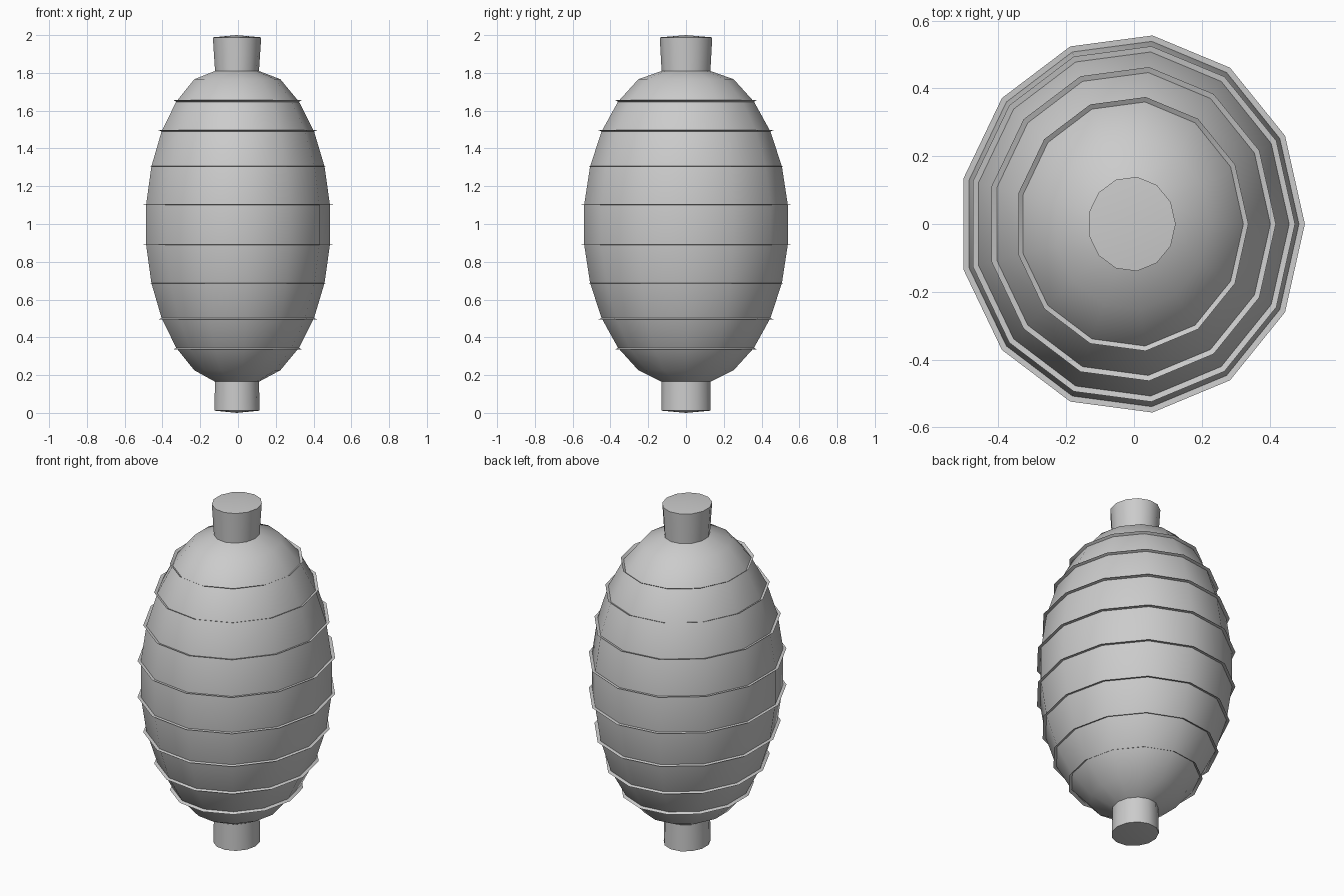
import bpy, bmesh
from math import pi, sin, cos, hypot, radians

if "Cube" in bpy.data.objects:
    bpy.data.objects.remove(bpy.data.objects["Cube"])

SIDES = 13
CX, CZ = -0.007, 0.996        # lantern centre
RX, RY, RZ = 0.4975, 0.547, 0.87
FIN = 0.0175


def ring(bm, rx, ry, z):
    """One 13-sided elliptical loop of vertices."""
    return [bm.verts.new((CX + rx * cos(2 * pi * i / SIDES),
                          ry * sin(2 * pi * i / SIDES), z)) for i in range(SIDES)]


def bridge(bm, low, high):
    for i in range(SIDES):
        j = (i + 1) % SIDES
        bm.faces.new((low[i], low[j], high[j], high[i]))


def cap(bm, loop, z, flip=False):
    c = bm.verts.new((CX, 0, z))
    for i in range(SIDES):
        tri = (loop[i], loop[(i + 1) % SIDES], c)
        bm.faces.new(tri[::-1] if flip else tri)


def finish(bm, name, angle):
    me = bpy.data.meshes.new(name)
    bm.to_mesh(me)
    bm.free()
    ob = bpy.data.objects.new(name, me)
    bpy.context.collection.objects.link(ob)
    bpy.ops.object.select_all(action='DESELECT')
    ob.select_set(True)
    bpy.context.view_layer.objects.active = ob
    bpy.ops.object.shade_smooth_by_angle(angle=radians(angle))
    return ob


# latitudes of the paper shell
lats = [(k + 0.5) * pi / SIDES for k in range(-5, 5)]

# paper shell with its two necks
bm = bmesh.new()
profile = [(0.122, 0.132, 0.012), (0.118, 0.130, 0.165)]
profile += [(RX * cos(a), RY * cos(a), CZ + RZ * sin(a)) for a in lats]
profile += [(0.118, 0.130, 1.81), (0.130, 0.140, 1.988)]
loops = [ring(bm, *p) for p in profile]
for low, high in zip(loops, loops[1:]):
    bridge(bm, low, high)
cap(bm, loops[0], 0.0, flip=True)
cap(bm, loops[-1], 2.0)
finish(bm, "lantern_shell", 40)

# thin ribs standing out along the shell normal
bm = bmesh.new()
for a in lats[1:-1]:
    nr, nz = cos(a) / RX, sin(a) / RZ
    n = hypot(nr, nz)
    dr, dz = FIN * nr / n, FIN * nz / n
    rx, ry, z = RX * cos(a), RY * cos(a), CZ + RZ * sin(a)
    bridge(bm, ring(bm, rx, ry, z), ring(bm, rx + dr, ry + dr, z + dz))
finish(bm, "lantern_ribs", 40)
